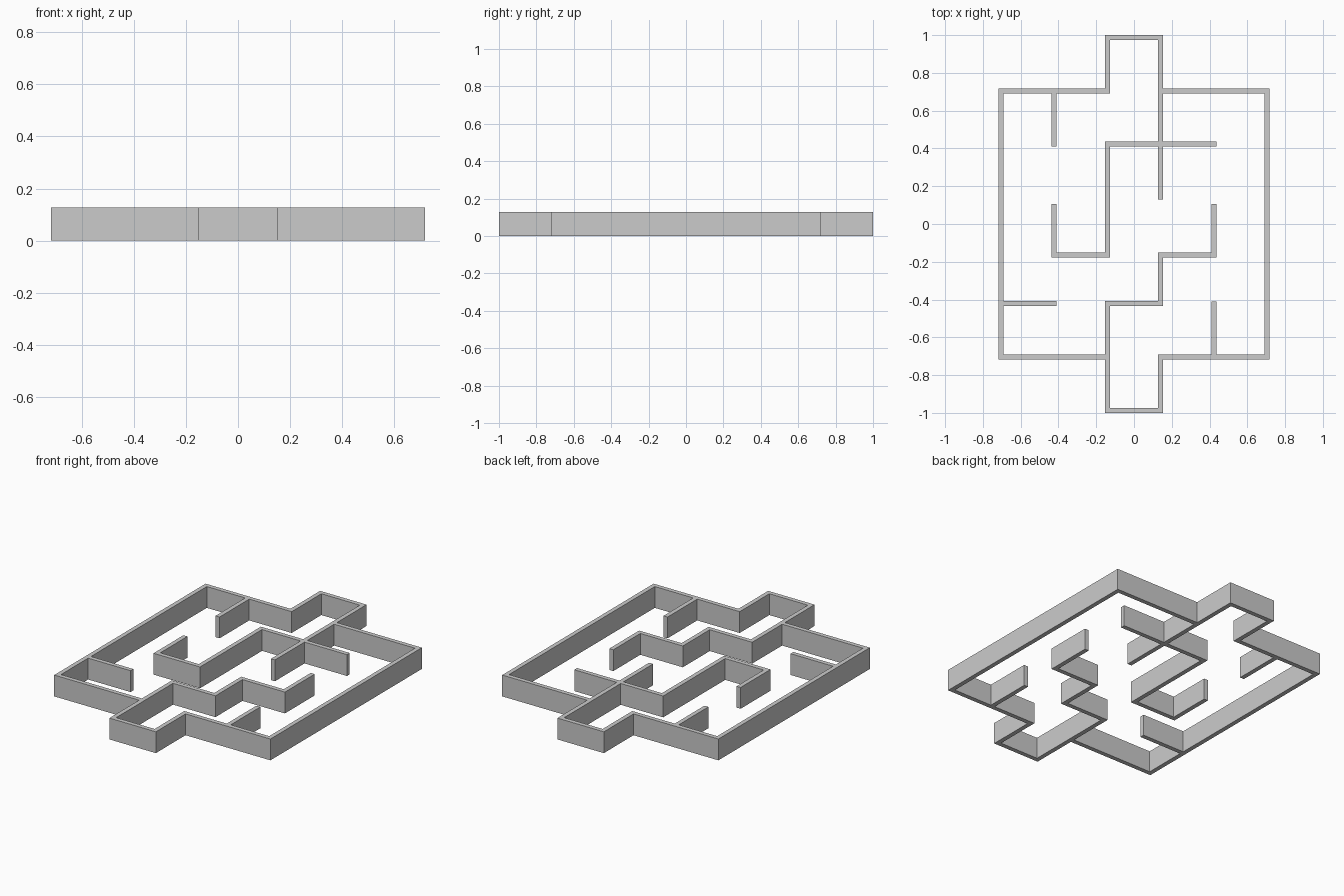
import bpy, bmesh
from mathutils import Vector

if "Cube" in bpy.data.objects:
    bpy.data.objects.remove(bpy.data.objects["Cube"])

H = 0.128                              # wall height
T = 0.0133                             # half wall thickness
B, C, D, E = 0.141, 0.423, 0.705, 1 - T  # grid lines of the maze
TOP, MID, LOW = 0.424, -0.165, -0.421    # inner rows


def wall(name, path, closed=False):
    """Solid wall with mitred right-angle corners following a centre line."""
    pts = [Vector(p) for p in path]
    n = len(pts)
    bm = bmesh.new()
    rings = []
    for i, p in enumerate(pts):
        dirs = []
        if closed or i > 0:
            dirs.append((p - pts[i - 1]).normalized())
        if closed or i < n - 1:
            dirs.append((pts[(i + 1) % n] - p).normalized())
        off = sum((Vector((-d.y, d.x)) for d in dirs), Vector((0, 0))) * T
        a, b = p + off, p - off
        rings.append([bm.verts.new((q.x, q.y, z))
                      for q, z in ((a, 0), (b, 0), (b, H), (a, H))])
    for i in range(n if closed else n - 1):
        r, s = rings[i], rings[(i + 1) % n]
        for k in range(4):
            m = (k + 1) % 4
            bm.faces.new((r[k], r[m], s[m], s[k]))
    if not closed:
        bm.faces.new(rings[0])
        bm.faces.new(rings[-1])
    bmesh.ops.recalc_face_normals(bm, faces=bm.faces)
    mesh = bpy.data.meshes.new(name)
    bm.to_mesh(mesh)
    bm.free()
    bpy.context.collection.objects.link(bpy.data.objects.new(name, mesh))


# Perimeter with the front and back bays
wall("outer_wall", [(-B, E), (B, E), (B, D), (D, D), (D, -D), (B, -D),
                    (B, -E), (-B, -E), (-B, -D), (-D, -D), (-D, D), (-B, D)], True)

# Winding inner walls
wall("back_inner_wall", [(C + T, TOP), (-B, TOP), (-B, MID), (-C, MID), (-C, 0.105)])
wall("front_inner_wall", [(-B, T - D), (-B, LOW), (B, LOW), (B, MID), (C, MID), (C, 0.105)])

# Straight walls butting against the others
wall("spine_wall_back", [(B, D - T), (B, TOP + T)])
wall("spine_wall_front", [(B, TOP - T), (B, 0.13)])
wall("back_left_stub", [(-C, D - T), (-C, 0.41)])
wall("front_right_stub", [(C, T - D), (C, -0.41)])
wall("left_stub", [(T - D, LOW), (-0.41, LOW)])
